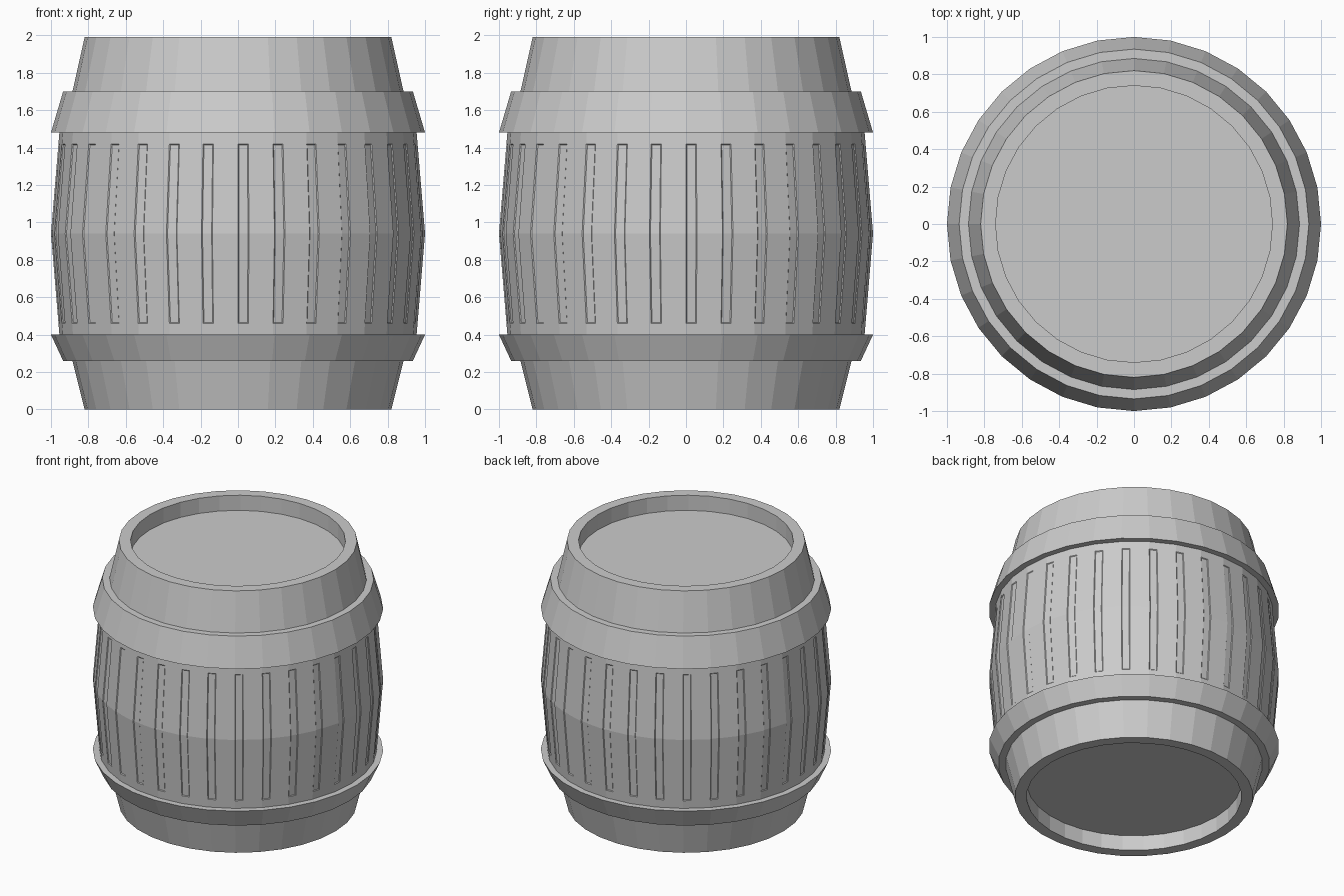
import bpy, bmesh, math
from mathutils import Vector

if "Cube" in bpy.data.objects:
    bpy.data.objects.remove(bpy.data.objects["Cube"])

SIDES = 32
GROOVE = 0.3  # part of each facet taken by the narrow joint strip

mat = bpy.data.materials.new("plain grey")
mat.diffuse_color = (0.6, 0.6, 0.6, 1)
mat.use_nodes = True
mat.node_tree.nodes["Principled BSDF"].inputs["Base Color"].default_value = mat.diffuse_color


def finish(bm, name):
    bmesh.ops.recalc_face_normals(bm, faces=bm.faces)
    me = bpy.data.meshes.new(name)
    bm.to_mesh(me)
    bm.free()
    me.materials.append(mat)
    ob = bpy.data.objects.new(name, me)
    bpy.context.collection.objects.link(ob)
    return ob


def corner(r, k, z):
    a = 2 * math.pi * k / SIDES
    return Vector((r * math.cos(a), r * math.sin(a), z))


def lathe(bm, profile, split=False, closed=False):
    """Spin (radius, height) points; split adds a joint strip to each facet."""
    rings = []
    for r, z in profile:
        ring = []
        for k in range(SIDES):
            p, q = corner(r, k, z), corner(r, k + 1, z)
            ring.append(bm.verts.new(p))
            if split:
                ring.append(bm.verts.new(p.lerp(q, GROOVE)))
        rings.append(ring)
    n = len(rings[0])
    bands = []
    for i in range(len(rings) if closed else len(rings) - 1):
        a, b = rings[i], rings[(i + 1) % len(rings)]
        bands.append([bm.faces.new((a[j], a[(j + 1) % n], b[(j + 1) % n], b[j]))
                      for j in range(n)])
    return rings, bands


# Barrel body: recessed ends, bulging sides
bm = bmesh.new()
profile = [(0.74, 0.115), (0.74, 0), (0.82, 0), (0.885, 0.26), (0.955, 0.40),
           (0.96, 0.46), (1.0, 0.94), (0.96, 1.42), (0.955, 1.48),
           (0.885, 1.70), (0.82, 1.99), (0.74, 1.99), (0.74, 1.875)]
rings, bands = lathe(bm, profile, split=True)
bm.faces.new(rings[0])
bm.faces.new(rings[-1])
bmesh.ops.recalc_face_normals(bm, faces=bm.faces)
# Shallow joints between the staves
strips = [f for band in bands[5:7] for f in band[::2]]
bmesh.ops.inset_region(bm, faces=strips, thickness=0.005, depth=-0.005,
                       use_even_offset=True)
finish(bm, "barrel_body")

# Flared hoops
for name, shape in (
        ("lower_hoop", [(0.85, 0.26), (0.935, 0.26), (1.0, 0.40), (0.92, 0.40)]),
        ("upper_hoop", [(0.92, 1.48), (1.0, 1.48), (0.935, 1.70), (0.85, 1.70)])):
    bm = bmesh.new()
    lathe(bm, shape, closed=True)
    finish(bm, name)
